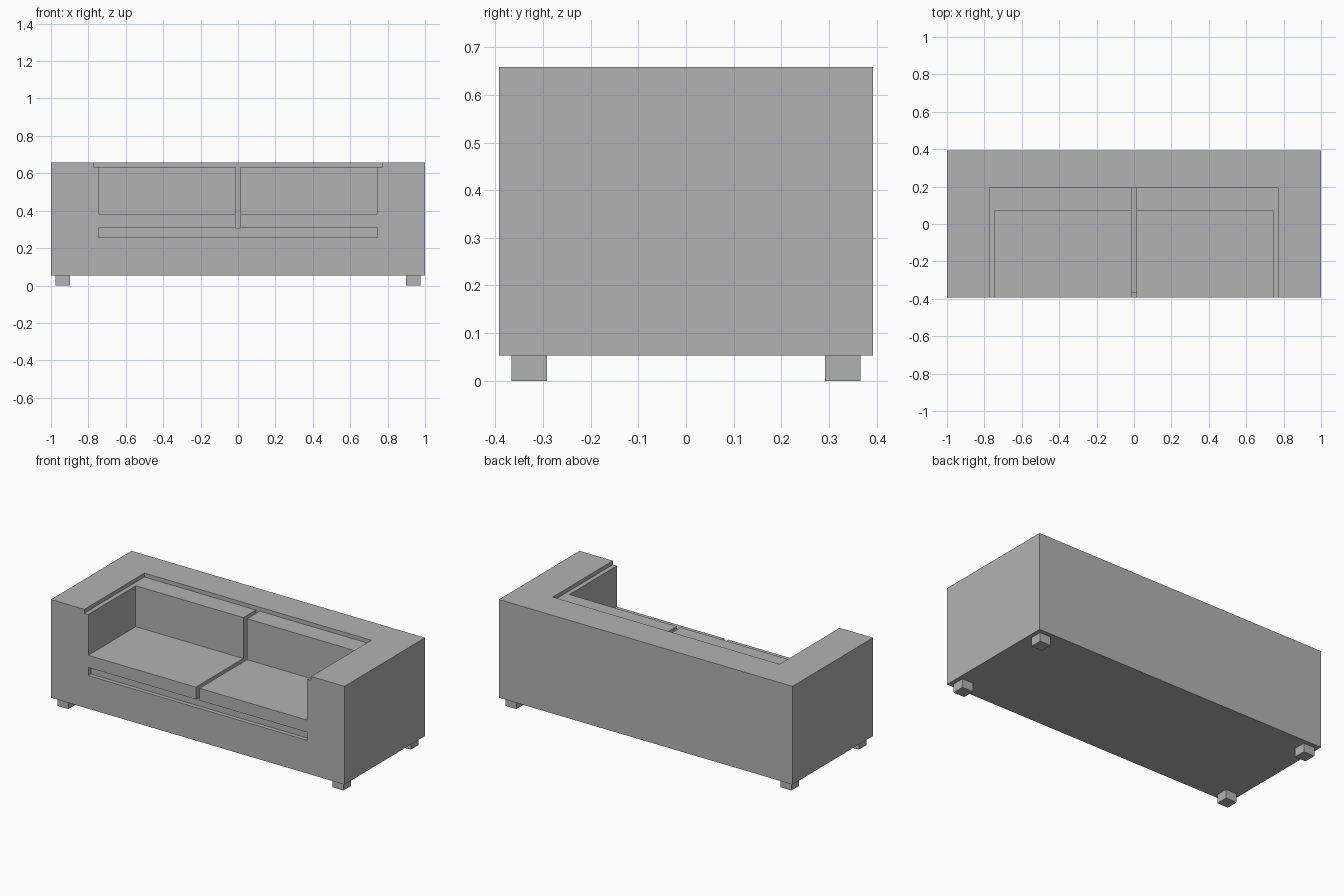
import bpy
import bmesh
from mathutils import Matrix, Vector

default = bpy.data.objects.get("Cube")
if default:
    bpy.data.objects.remove(default, do_unlink=True)

# One flat grey for the whole sofa
grey = bpy.data.materials.new("plain_grey")
grey.use_nodes = True
COLOUR = (0.45, 0.45, 0.45, 1)
grey.diffuse_color = COLOUR
grey.node_tree.nodes["Principled BSDF"].inputs["Base Color"].default_value = COLOUR


def box(name, low, high):
    """Axis-aligned box between two corners."""
    low, high = Vector(low), Vector(high)
    bm = bmesh.new()
    place = Matrix.Translation((low + high) / 2) @ Matrix.Diagonal((*(high - low), 1))
    bmesh.ops.create_cube(bm, size=1, matrix=place)
    mesh = bpy.data.meshes.new(name)
    bm.to_mesh(mesh)
    bm.free()
    mesh.materials.append(grey)
    obj = bpy.data.objects.new(name, mesh)
    bpy.context.collection.objects.link(obj)
    return obj


def carve(target, low, high):
    """Cut a box-shaped recess out of the target."""
    cutter = box("cutter", low, high)
    cutter.hide_render = True
    mod = target.modifiers.new("recess", 'BOOLEAN')
    mod.operation = 'DIFFERENCE'
    mod.solver = 'EXACT'
    mod.object = cutter
    bpy.context.view_layer.objects.active = target
    bpy.ops.object.modifier_apply(modifier=mod.name)
    bpy.data.objects.remove(cutter, do_unlink=True)


DEPTH = 0.392       # half depth of the body
BASE = 0.053        # underside of the body
TOP = 0.658         # top of arms and back
OUT = 0.6           # cutters start in front of the body
ABOVE = 0.8         # and end above it
SEAT_HALF = 0.746
SLOT_TOP = 0.307

# Body: arms, back and cushions in one block
body = box("sofa_body", (-1, -DEPTH, BASE), (1, DEPTH, TOP))

# Shallow step along the inside of arms and back
carve(body, (-0.773, -OUT, 0.634), (0.773, 0.193, ABOVE))
# Seat opening
carve(body, (-SEAT_HALF, -OUT, 0.382), (SEAT_HALF, 0.07, ABOVE))
# Gap between the two seat and back cushions
carve(body, (-0.013, -OUT, SLOT_TOP), (0.013, 0.193, ABOVE))
# Slot under the seat cushions
carve(body, (-SEAT_HALF, -OUT, 0.257), (SEAT_HALF, -0.366, SLOT_TOP))

# Four square feet
for side, sx in (("right", -1), ("left", 1)):
    for end, sy in (("front", -1), ("back", 1)):
        x, y, half = sx * 0.937, sy * 0.329, 0.0375
        box(f"{end}_{side}_foot", (x - half, y - half, 0), (x + half, y + half, BASE))
